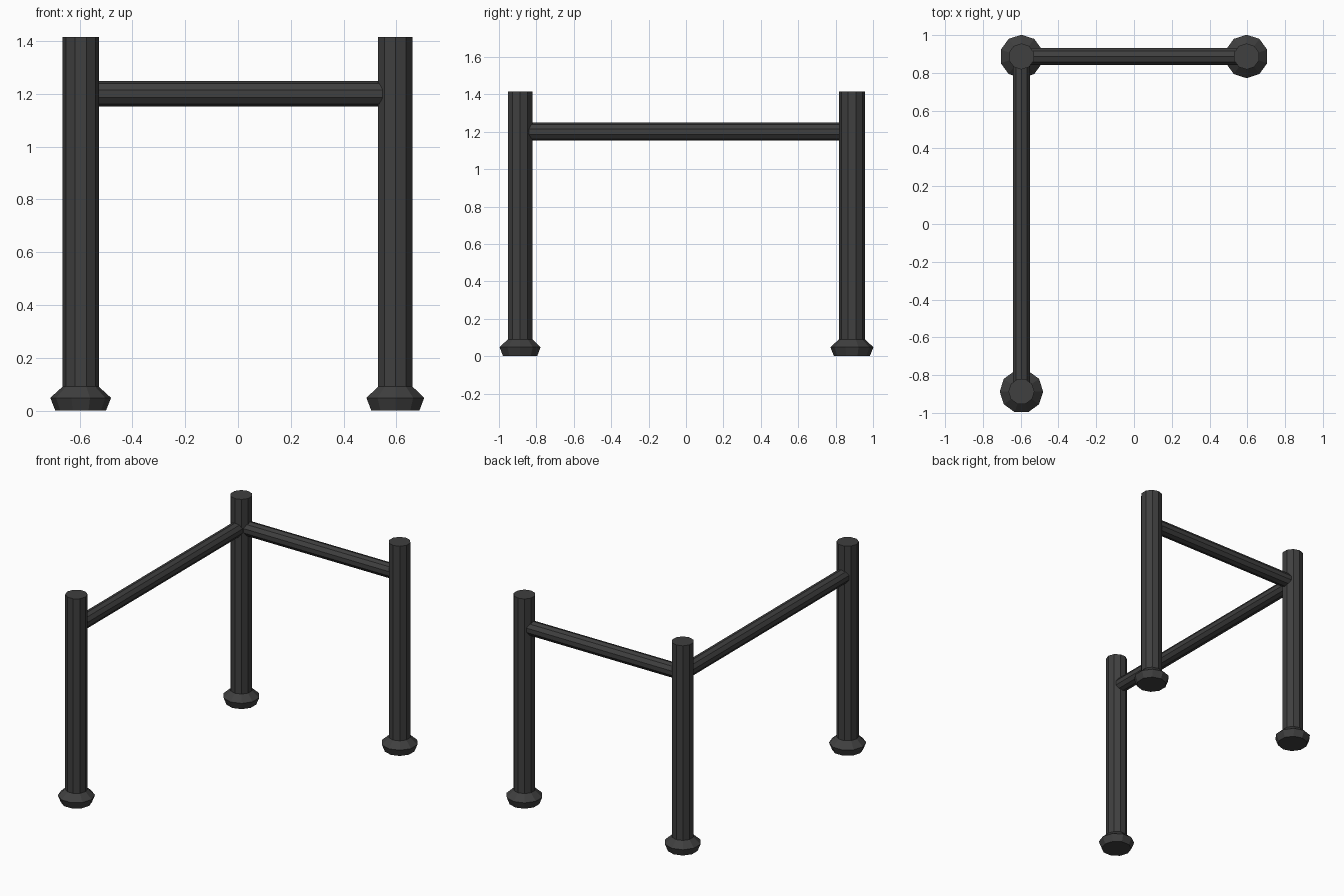
import bpy, bmesh, math
from mathutils import Vector

if "Cube" in bpy.data.objects:
    bpy.data.objects.remove(bpy.data.objects["Cube"])

SIDES = 10


def lathe(name, profile, location, turn=0.0):
    """Capped low-poly solid from (radius, height) rings."""
    bm = bmesh.new()
    rings = []
    for r, z in profile:
        ring = []
        for i in range(SIDES):
            a = turn + math.tau * i / SIDES
            ring.append(bm.verts.new((r * math.sin(a), r * math.cos(a), z)))
        rings.append(ring)
    for lo, hi in zip(rings, rings[1:]):
        for i in range(SIDES):
            j = (i + 1) % SIDES
            bm.faces.new((lo[i], lo[j], hi[j], hi[i]))
    bm.faces.new(rings[0])
    bm.faces.new(rings[-1])
    bmesh.ops.recalc_face_normals(bm, faces=bm.faces)
    mesh = bpy.data.meshes.new(name)
    bm.to_mesh(mesh)
    bm.free()
    mesh.materials.append(metal)
    obj = bpy.data.objects.new(name, mesh)
    obj.location = location
    bpy.context.collection.objects.link(obj)
    return obj


metal = bpy.data.materials.new("dark_metal")
metal.diffuse_color = (0.05, 0.05, 0.05, 1)
metal.use_nodes = True
metal.node_tree.nodes["Principled BSDF"].inputs["Base Color"].default_value = metal.diffuse_color

X, Y, BAR_Z = 0.596, 0.887, 1.2
posts = {"back_left": (-X, Y, 0), "back_right": (X, Y, 0), "front_left": (-X, -Y, 0)}

# Upright posts with flared feet
for label, spot in posts.items():
    turn = math.pi / 2 if label == "front_left" else 0
    lathe(label + "_post", [(0.069, 0.04), (0.069, 1.415)], spot, turn)
    lathe(label + "_foot", [(0.096, 0), (0.115, 0.048), (0.069, 0.09)], spot, turn)

# Horizontal rails from the corner post to each other post
for name, end in (("back_rail", "back_right"), ("left_rail", "front_left")):
    a, b = Vector(posts["back_left"]), Vector(posts[end])
    rail = lathe(name, [(0.048, 0), (0.048, (b - a).length)], a + Vector((0, 0, BAR_Z)))
    rail.rotation_euler = (b - a).to_track_quat('Z', 'Y').to_euler()
